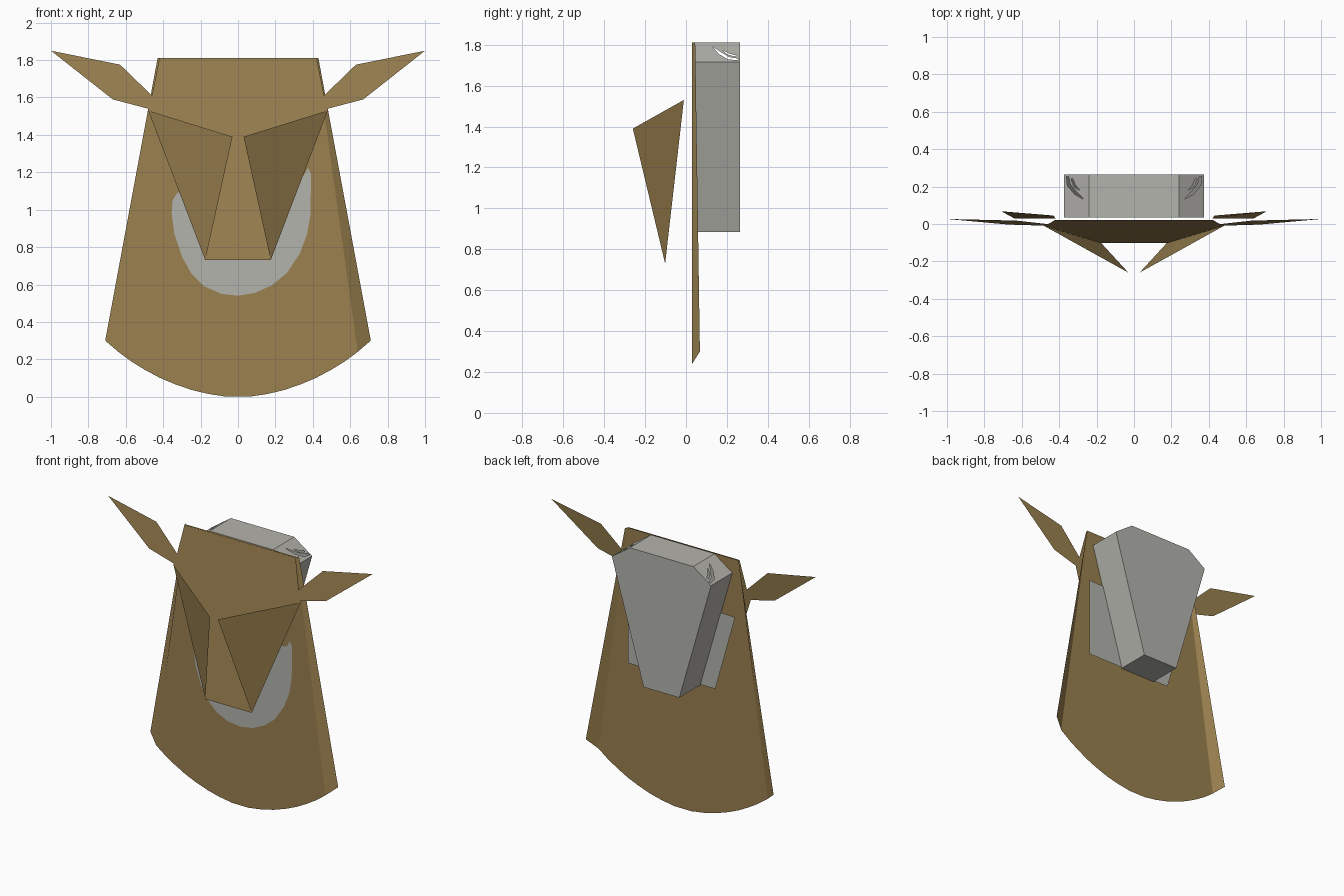
import bpy, bmesh
from mathutils import Vector

if "Cube" in bpy.data.objects:
    bpy.data.objects.remove(bpy.data.objects["Cube"], do_unlink=True)


def material(name, rgb):
    m = bpy.data.materials.new(name)
    m.use_nodes = True
    m.diffuse_color = (*rgb, 1)
    m.node_tree.nodes["Principled BSDF"].inputs["Base Color"].default_value = (*rgb, 1)
    return m


BROWN = material("tan_card", (0.328, 0.220, 0.080))
GREY = material("light_grey", (0.456, 0.451, 0.418))


def finish(bm, name, mat):
    mesh = bpy.data.meshes.new(name)
    bm.to_mesh(mesh)
    bm.free()
    mesh.materials.append(mat)
    ob = bpy.data.objects.new(name, mesh)
    bpy.context.collection.objects.link(ob)
    return ob


def sheet(name, mat, loops, place, facing):
    """Flat sheet from an outline plus optional hole outlines, placed in space."""
    bm = bmesh.new()
    edges = []
    for loop in loops:
        vs = [bm.verts.new((a, b, 0)) for a, b in loop]
        edges += [bm.edges.new((vs[i - 1], vs[i])) for i in range(len(vs))]
    bmesh.ops.triangle_fill(bm, use_beauty=True, edges=edges, normal=(0, 0, 1))
    for v in bm.verts:
        v.co = place(v.co.x, v.co.y)
    bm.normal_update()
    for f in bm.faces:
        if f.normal.dot(Vector(facing)) < 0:
            f.normal_flip()
    return finish(bm, name, mat)


def polys(name, mat, faces):
    """Joined polygons given as point lists."""
    bm = bmesh.new()
    for pts in faces:
        bm.faces.new([bm.verts.new(p) for p in pts])
    bmesh.ops.remove_doubles(bm, verts=bm.verts, dist=0.0005)
    return finish(bm, name, mat)


def mirrored(half):
    return half + [(-x, z) for x, z in reversed(half)]


FRONT = (0, -1, 0)

# Large backing card with a curved lower edge
card = mirrored([(0.42, 1.81), (0.64, 0.24), (0.57, 0.188), (0.5, 0.145), (0.42, 0.102),
                 (0.34, 0.068), (0.25, 0.037), (0.16, 0.015), (0.08, 0.003), (0.07, 0)])
sheet("backing_card", BROWN, [card], lambda x, z: (x, 0.03, z), FRONT)

# Side flaps folded back, and muzzle flaps folded forward
for side, s in (("left", 1), ("right", -1)):
    flap = [(s * 0.42, 0.03, 1.81), (s * 0.64, 0.03, 0.24),
            (s * 0.71, 0.068, 0.30), (s * 0.43, 0.045, 1.81)]
    polys(side + "_side_flap", BROWN, [flap[::s]])
    cheek = [(s * 0.48, -0.0105, 1.53), (s * 0.03, -0.26, 1.39), (s * 0.175, -0.102, 0.73)]
    polys(side + "_muzzle_flap", BROWN, [cheek[::s]])

# Tilted face sheet with both ears
face = mirrored([(0.42, 1.81), (0.46, 1.61), (0.63, 1.775), (1.0, 1.85),
                 (0.67, 1.59), (0.48, 1.54), (0.48, 1.53), (0.175, 0.73)])
sheet("face_and_ears", BROWN, [face],
      lambda x, z: (x, -0.01 + (z - 1.53) * 0.115, z), FRONT)

# Grey mouth patch
mouth = [(-0.325, 1.09), (-0.35, 1.05), (-0.355, 0.98), (-0.34, 0.87), (-0.30, 0.75),
         (-0.25, 0.66), (-0.18, 0.59), (-0.09, 0.55), (0, 0.54), (0.09, 0.555),
         (0.18, 0.595), (0.26, 0.66), (0.33, 0.765), (0.37, 0.87), (0.388, 0.98),
         (0.39, 1.19), (0.375, 1.225), (0.35, 1.18)]
sheet("mouth_patch", GREY, [mouth], lambda x, z: (x, 0.026, z), FRONT)

# Grey mounting plate on the back
mount = [(0.41, 1.44), (0.41, 0.89), (-0.25, 0.89), (-0.40, 1.42)]
sheet("mounting_plate", GREY, [mount], lambda x, z: (x, 0.04, z), (0, 1, 0))

# Hollow six-sided box; its two sloping top corners are separate slotted panels
Y0, Y1 = 0.035, 0.265
hexa = [(0.24, 1.81), (0.375, 1.715), (0.135, 0.885),
        (-0.135, 0.885), (-0.375, 1.715), (-0.24, 1.81)]
walls = [[(x, Y0, z) for x, z in hexa], [(x, Y1, z) for x, z in reversed(hexa)]]
for i in (1, 2, 3, 5):
    (xa, za), (xb, zb) = hexa[i], hexa[(i + 1) % 6]
    walls.append([(xa, Y0, za), (xa, Y1, za), (xb, Y1, zb), (xb, Y0, zb)])
box = polys("back_box", GREY, walls)

# Slotted corner panels: first value runs along y, second down the slope
slots = [[(0.13, 0.2), (0.17, 0.48), (0.21, 0.74), (0.255, 0.82),
          (0.255, 0.9), (0.205, 0.86), (0.16, 0.58)],
         [(0.178, 0.36), (0.21, 0.55), (0.245, 0.66), (0.24, 0.72), (0.2, 0.6)]]
rim = [(Y0, 0), (Y1, 0), (Y1, 1), (Y0, 1)]
for side, s in (("left", 1), ("right", -1)):
    sheet(side + "_slotted_corner", GREY, [rim] + slots,
          lambda y, t: (s * (0.24 + 0.135 * t), y, 1.81 - 0.095 * t), (s, 0, 1))
